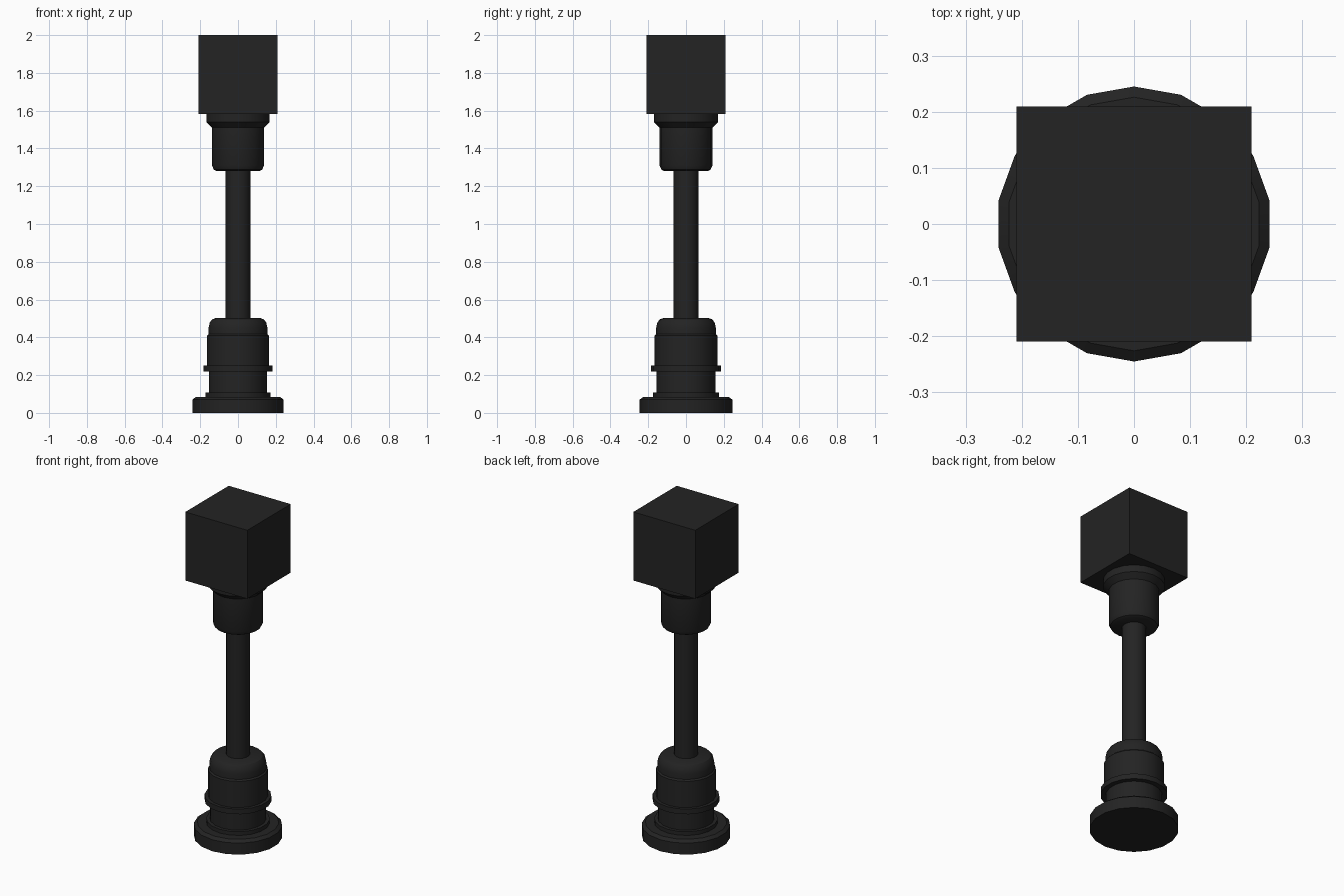
import bpy, bmesh, math

SIDES = 18

cube = bpy.data.objects.get("Cube")
if cube:
    bpy.data.objects.remove(cube, do_unlink=True)

charcoal = bpy.data.materials.new("charcoal")
charcoal.use_nodes = True
colour = (0.017, 0.017, 0.017, 1.0)
charcoal.diffuse_color = colour
charcoal.node_tree.nodes["Principled BSDF"].inputs["Base Color"].default_value = colour


def add_object(name, bm, smooth=True):
    bmesh.ops.recalc_face_normals(bm, faces=bm.faces[:])
    mesh = bpy.data.meshes.new(name)
    bm.to_mesh(mesh)
    bm.free()
    mesh.materials.append(charcoal)
    obj = bpy.data.objects.new(name, mesh)
    bpy.context.collection.objects.link(obj)
    if smooth:
        bpy.ops.object.select_all(action="DESELECT")
        obj.select_set(True)
        bpy.context.view_layer.objects.active = obj
        bpy.ops.object.shade_smooth_by_angle(angle=math.radians(32))
    return obj


def turned(name, profile):
    """Closed turned solid from (radius, height) points, bottom to top."""
    bm = bmesh.new()
    rings = []
    for r, z in profile:
        angles = [math.pi / 2 + 2 * math.pi * i / SIDES for i in range(SIDES)]
        rings.append([bm.verts.new((r * math.cos(a), r * math.sin(a), z)) for a in angles])
    for low, high in zip(rings, rings[1:]):
        for i in range(SIDES):
            j = (i + 1) % SIDES
            bm.faces.new((low[i], low[j], high[j], high[i]))
    bm.faces.new(rings[0])
    bm.faces.new(rings[-1])
    return add_object(name, bm)


# Foot plate with a chamfered rim and a small step on top
turned("foot_plate", [(0.245, 0), (0.245, 0.07), (0.226, 0.085)])
turned("foot_step", [(0.176, 0.08), (0.176, 0.108)])

# Lower housing: neck, collar ring, body and rounded cap
turned("lower_neck", [(0.156, 0.10), (0.156, 0.23)])
turned("collar_ring", [(0.185, 0.218), (0.185, 0.25)])
turned("lower_body", [(0.166, 0.24), (0.166, 0.41), (0.158, 0.418)])
turned("rounded_cap", [(0.158, 0.41), (0.158, 0.45), (0.152, 0.478),
                       (0.139, 0.495), (0.12, 0.502)])

# Shaft
turned("shaft", [(0.066, 0.48), (0.066, 1.30)])

# Upper sleeve and flared seat below the head
turned("upper_sleeve", [(0.115, 1.28), (0.13, 1.288), (0.14, 1.31), (0.14, 1.52)])
turned("flared_seat", [(0.14, 1.51), (0.17, 1.54), (0.17, 1.59)])

# Cubic head
bm = bmesh.new()
bmesh.ops.create_cube(bm, size=1)
bmesh.ops.scale(bm, vec=(0.418, 0.418, 0.418), verts=bm.verts[:])
bmesh.ops.translate(bm, vec=(0, 0, 1.791), verts=bm.verts[:])
add_object("cube_head", bm, smooth=False)
